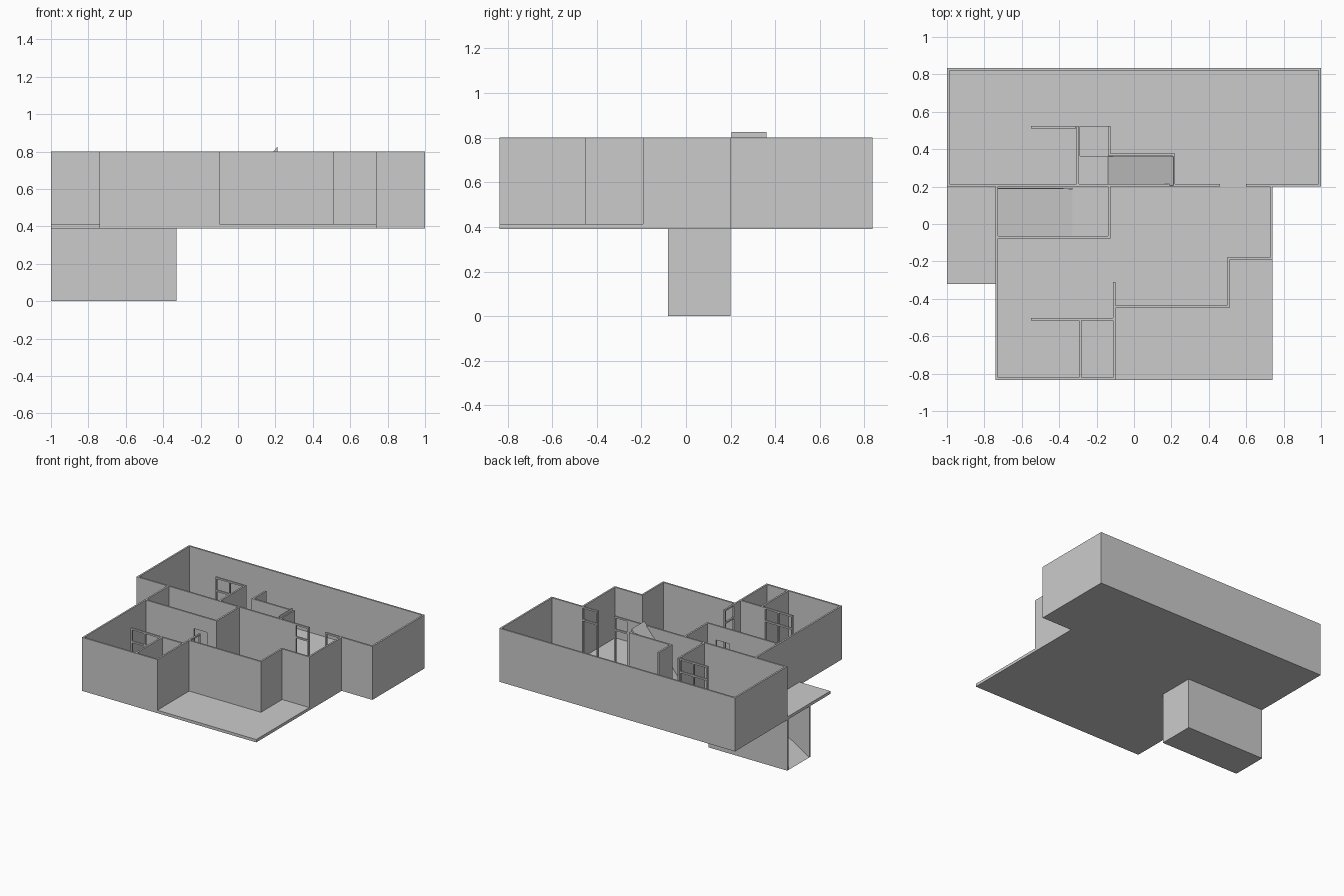
import bpy, bmesh

if "Cube" in bpy.data.objects:
    bpy.data.objects.remove(bpy.data.objects["Cube"])

Z0, ZF, ZT = 0.39, 0.412, 0.80      # slab bottom, floor, wall top
T = 0.013                           # wall thickness
DOOR = 0.69                         # door head height


def prism(name, pts, vec):
    """Closed prism from a flat profile pushed along vec."""
    bm = bmesh.new()
    f = bm.faces.new([bm.verts.new(p) for p in pts])
    ext = bmesh.ops.extrude_face_region(bm, geom=[f])
    bmesh.ops.translate(bm, vec=vec, verts=[v for v in ext['geom'] if isinstance(v, bmesh.types.BMVert)])
    bmesh.ops.recalc_face_normals(bm, faces=bm.faces)
    me = bpy.data.meshes.new(name)
    bm.to_mesh(me)
    bm.free()
    ob = bpy.data.objects.new(name, me)
    bpy.context.collection.objects.link(ob)
    return ob


def box(name, x0, x1, y0, y1, z0, z1):
    return prism(name, [(x0, y0, z0), (x1, y0, z0), (x1, y1, z0), (x0, y1, z0)], (0, 0, z1 - z0))


def cut(ob, cutter):
    m = ob.modifiers.new("cut", 'BOOLEAN')
    m.operation = 'DIFFERENCE'
    m.solver = 'EXACT'
    m.object = cutter
    cutter.hide_render = True
    cutter.hide_viewport = True
    cutter.display_type = 'WIRE'


def wall_x(name, x0, x1, y, z0=ZF, z1=ZT):
    """Wall running along x, y is its lower face."""
    return box(name, x0, x1, y, y + T, z0, z1)


def wall_y(name, y0, y1, x, z0=ZF, z1=ZT):
    """Wall running along y, x is its left face."""
    return box(name, x, x + T, y0, y1, z0, z1)


def frame(name, wall, a, b, c, bays=1):
    """Door bays with transom: posts, door head and top rail."""
    n = T * 0.8
    step = (b - a - n) / bays
    for i in range(bays + 1):
        wall(name + "_post", a + i * step, a + i * step + n, c)
    for i in range(bays):
        p, q = a + i * step + n, a + (i + 1) * step
        wall(name + "_door_head", p, q, c, DOOR, DOOR + 0.012)
        wall(name + "_top_rail", p, q, c, ZT - 0.012, ZT)


# floor slab with balconies
outline = [(-1, .835), (-1, -.32), (-.74, -.32), (-.74, -.835), (.74, -.835),
           (.74, .2), (1, .2), (1, .835)]
slab = prism("floor_slab", [(x, y, Z0) for x, y in outline], (0, 0, ZF - Z0))
cut(slab, box("stair_hole_cutter", -.727, -.33, -.066, .19, .3, .5))
cut(slab, box("recess_cutter", -.29, -.137, .364, .52, Z0 + .005, .5))

# outer walls of the back room
wall_x("back_wall", -1, 1, .835 - T)
wall_y("back_left_wall", .2, .835 - T, -1)
wall_y("back_right_wall", .2, .835 - T, 1 - T)
wall_x("middle_wall", -1 + T, .34, .2)
wall_x("middle_wall_right", .74, 1 - T, .2)
frame("hall_doorway", wall_x, .34, .46, .2)
frame("side_doorway", wall_x, .60, .74, .2)

# outer walls of the front rooms
wall_y("front_left_wall", -.835, .2, -.74)
wall_x("front_wall", -.74 + T, -.1, -.835)
wall_y("balcony_side_wall", -.835 + T, -.43, -.113)
frame("front_room_doorway", wall_y, -.43, -.31, -.113)
wall_x("balcony_back_wall", -.1, .51, -.45)
wall_y("balcony_step_wall", -.45 + T, -.19, .51 - T)
wall_x("balcony_right_wall", .51 - T, .74, -.193)
wall_y("front_right_wall", -.193 + T, .2, .727)

# partitions of the front rooms
frame("front_closet_doorway", wall_x, -.55, -.31, -.515, 2)
wall_x("front_partition", -.31, -.113, -.515)
wall_y("front_closet_wall", -.835 + T, -.515, -.293)

# partitions of the back room
frame("back_closet_doorway", wall_x, -.55, -.31, .51, 2)
wall_y("back_closet_wall", .2 + T, .51 + T, -.308)
wall_y("upper_stair_left_wall", .364, .523, -.139)
wall_x("upper_stair_back_wall", -.126, .22, .364)
wall_y("upper_stair_end_wall", .2 + T, .364, .22 - T)

# lower stair enclosure with a door at the landing
stair_wall = wall_x("stair_front_wall", -.727, -.126, -.078)
cut(stair_wall, box("landing_door_cutter", -.32, -.21, -.12, 0, ZF, DOOR))
wall_y("stair_end_wall", -.078 + T, .2, -.139)

# stairwell below the floor, open at the left end, with a solid ramp
wall_x("shaft_front_wall", -1, -.33, -.08, 0, Z0)
wall_x("shaft_back_wall", -1, -.33, .2 - T, 0, Z0)
prism("lower_stair_ramp", [(-1, -.08 + T, 0), (-.33, -.08 + T, 0), (-.33, -.08 + T, ZF - .002)],
      (0, .28 - 2 * T, 0))

# ramp rising to the roof
prism("upper_stair_ramp", [(-.139, .205, ZF), (.21, .205, ZF), (.21, .205, .825)], (0, .155, 0))
